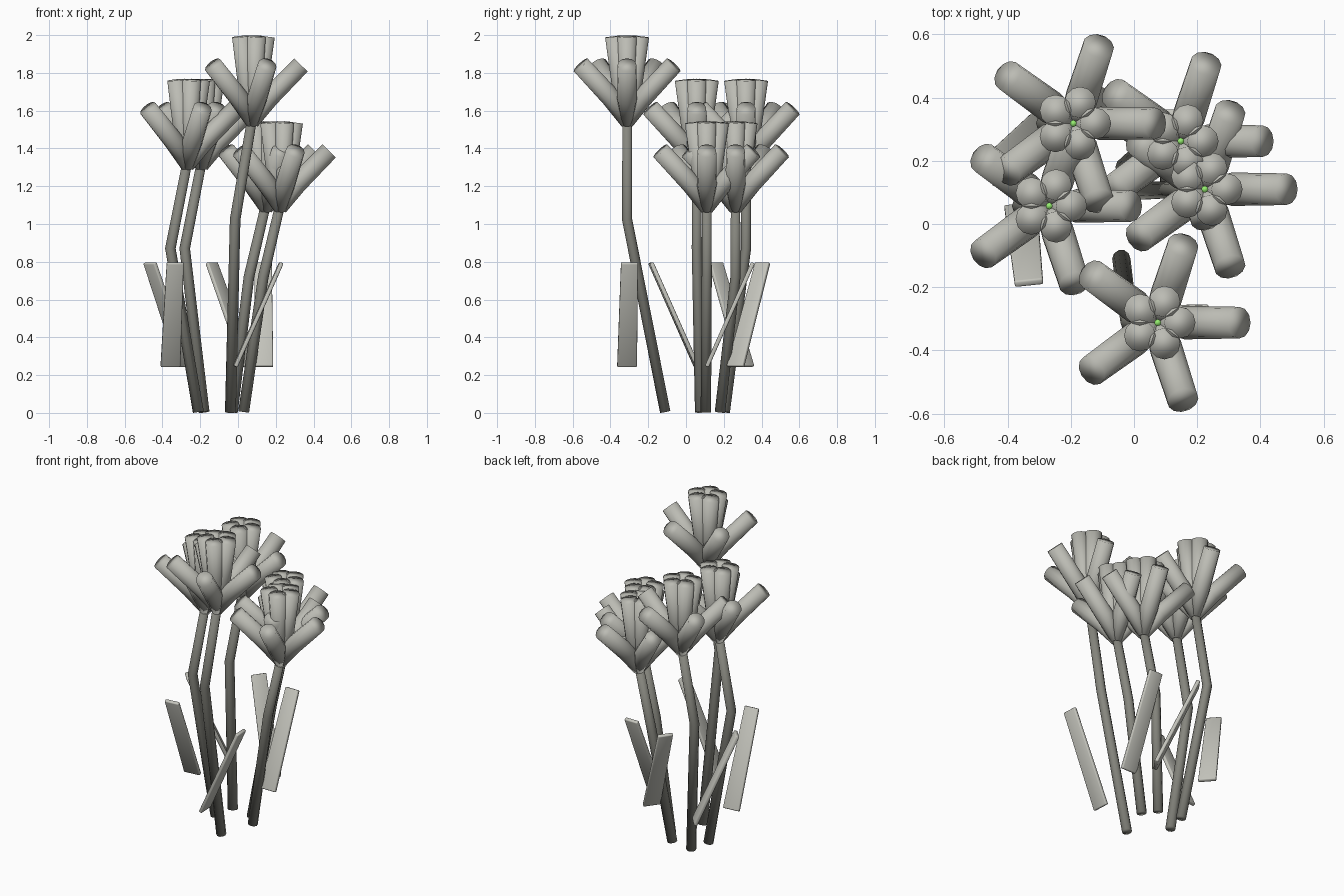
import bpy, bmesh, math
from mathutils import Vector, Matrix

if "Cube" in bpy.data.objects:
    bpy.data.objects.remove(bpy.data.objects["Cube"])


def paint(name, r, g, b):
    mat = bpy.data.materials.new(name)
    mat.diffuse_color = (r, g, b, 1)
    mat.use_nodes = True
    mat.node_tree.nodes["Principled BSDF"].inputs["Base Color"].default_value = mat.diffuse_color
    return mat


PETAL = paint("petal_grey", 0.50, 0.50, 0.455)
STEM = paint("stem_grey", 0.24, 0.24, 0.21)
LEAF = paint("leaf_grey", 0.56, 0.56, 0.51)
GREEN = paint("green_centre", 0.30, 0.85, 0.16)


def finish(name, bm, mat):
    bmesh.ops.recalc_face_normals(bm, faces=bm.faces)
    for f in bm.faces:
        f.smooth = True
    me = bpy.data.meshes.new(name)
    bm.to_mesh(me)
    bm.free()
    me.materials.append(mat)
    ob = bpy.data.objects.new(name, me)
    bpy.context.collection.objects.link(ob)
    return ob


def tube(bm, pts, radii, sides):
    """Capped tube swept through a few points, smooth over its ends."""
    pts = [Vector(p) for p in pts]
    rings = []
    for i, p in enumerate(pts):
        d = Vector()
        if i > 0:
            d += (p - pts[i - 1]).normalized()
        if i < len(pts) - 1:
            d += (pts[i + 1] - p).normalized()
        rot = Vector((0, 0, 1)).rotation_difference(d.normalized())
        ring = []
        for k in range(sides):
            a = 2 * math.pi * k / sides
            off = Vector((math.cos(a), math.sin(a), 0)) * radii[i]
            ring.append(bm.verts.new(p + rot @ off))
        rings.append(ring)
    for lo, hi in zip(rings, rings[1:]):
        for k in range(sides):
            n = (k + 1) % sides
            bm.faces.new((lo[k], lo[n], hi[n], hi[k]))
    bm.faces.new(rings[0][::-1])
    bm.faces.new(rings[-1])


def petals(name, centre, profile):
    """Five petals round a flower; profile = (out, up, radius)."""
    bm = bmesh.new()
    for k in range(5):
        a = 2 * math.pi * k / 5
        pts = [centre + Vector((math.cos(a) * o, math.sin(a) * o, u)) for o, u, r in profile]
        tube(bm, pts, [r for o, u, r in profile], 12)
    finish(name, bm, PETAL)


def leaf(name, x, y, heading):
    """Flat blade leaning outward from the stem."""
    a = math.radians(heading)
    out = Vector((math.cos(a), math.sin(a), 0))
    low = Vector((x, y, 0.245))
    high = low + out * 0.245 + Vector((0, 0, 0.55))
    along = (high - low).normalized()
    side = Vector((-out.y, out.x, 0))
    m = Matrix((side, along, side.cross(along))).transposed().to_4x4()
    m.translation = (low + high) / 2
    bm = bmesh.new()
    bmesh.ops.create_cube(bm, size=1)
    for v in bm.verts:
        width = 0.09 if v.co.y > 0 else 0.105
        v.co = Vector((v.co.x * width, v.co.y * (high - low).length, v.co.z * 0.022))
    bm.transform(m)
    ob = finish(name, bm, LEAF)
    bev = ob.modifiers.new("soft_edges", 'BEVEL')
    bev.width = 0.006
    bev.segments = 2


OUTER = [(0.005, 0.0, 0.028), (0.085, 0.135, 0.053), (0.258, 0.312, 0.050)]
INNER = [(0.008, 0.0, 0.026), (0.038, 0.20, 0.044), (0.070, 0.463, 0.050)]

# stem foot, bloom position (x, y, base height), leaf heading
FLOWERS = [
    ((-0.04, -0.11), (0.075, -0.312, 1.53), 3),
    ((-0.21, 0.075), (-0.268, 0.057, 1.30), 276),
    ((-0.18, 0.205), (-0.192, 0.318, 1.30), 221),
    ((-0.03, 0.18), (0.148, 0.262, 1.075), 144),
    ((0.03, 0.105), (0.224, 0.11, 1.075), 90),
]

for i, (foot, (x, y, z), heading) in enumerate(FLOWERS, 1):
    bend = (x - 0.09, y, z * 0.67)
    # stem
    bm = bmesh.new()
    tube(bm, [(*foot, 0.005), bend, (x, y, z + 0.03)], [0.029, 0.028, 0.026], 10)
    finish(f"stem_{i}", bm, STEM)
    # flower head
    centre = Vector((x, y, z))
    petals(f"outer_petals_{i}", centre, OUTER)
    petals(f"inner_petals_{i}", centre, INNER)
    # green centre, seen only from above
    bm = bmesh.new()
    tube(bm, [(x, y, z + 0.04), (x, y, z + 0.44)], [0.011, 0.011], 8)
    finish(f"flower_centre_{i}", bm, GREEN)
    # leaf
    leaf(f"leaf_{i}", bend[0], y, heading)
